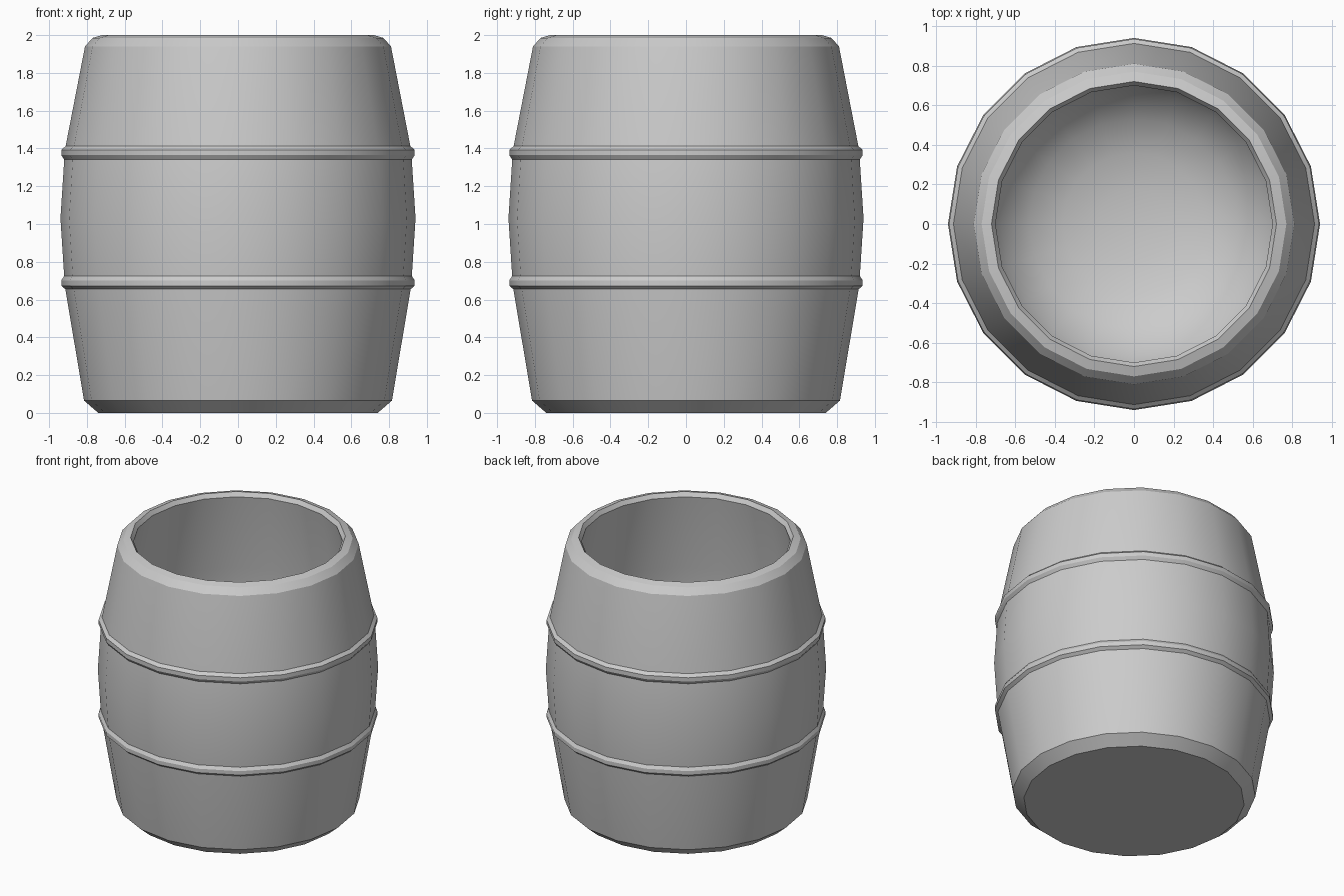
import bpy
import bmesh
from math import cos, sin, pi, radians

if "Cube" in bpy.data.objects:
    bpy.data.objects.remove(bpy.data.objects["Cube"])

SIDES = 20


def lathe(name, profile):
    """Revolve (radius, height) points about z; radius 0 gives a pole."""
    bm = bmesh.new()
    rings = []
    for r, z in profile:
        if r == 0:
            rings.append([bm.verts.new((0, 0, z))] * SIDES)
        else:
            rings.append([bm.verts.new((r * cos(2 * pi * i / SIDES),
                                        r * sin(2 * pi * i / SIDES), z))
                          for i in range(SIDES)])
    for low, high in zip(rings, rings[1:]):
        for i in range(SIDES):
            j = (i + 1) % SIDES
            corners = dict.fromkeys((low[i], low[j], high[j], high[i]))
            bm.faces.new(list(corners))
    for f in bm.faces:
        f.smooth = True
    mesh = bpy.data.meshes.new(name)
    bm.to_mesh(mesh)
    bm.free()
    mesh.set_sharp_from_angle(angle=radians(30))
    obj = bpy.data.objects.new(name, mesh)
    bpy.context.collection.objects.link(obj)
    return obj


# Barrel shell: base, bulging outer wall, rounded rim, hollow inside
outer = [(0, 0), (0.74, 0), (0.815, 0.065), (0.915, 0.66), (0.92, 0.72),
         (0.94, 1.03), (0.92, 1.34), (0.913, 1.41), (0.81, 1.94)]
rim = [(0.77, 1.985), (0.72, 2.0), (0.70, 1.97)]
inner = [(0.80, 1.40), (0.83, 1.03), (0.815, 0.75), (0.77, 0.52), (0.67, 0.32),
         (0.53, 0.19), (0.36, 0.12), (0.18, 0.09), (0, 0.08)]
lathe("barrel_shell", outer + rim + inner)

# Two raised hoops, mirrored about the bulge
MID = 1.033
hoop = [(0.919, 0.307), (0.935, 0.331), (0.935, 0.360), (0.911, 0.381)]
lathe("upper_hoop", [(r, MID + d) for r, d in hoop])
lathe("lower_hoop", [(r, MID - d) for r, d in reversed(hoop)])
